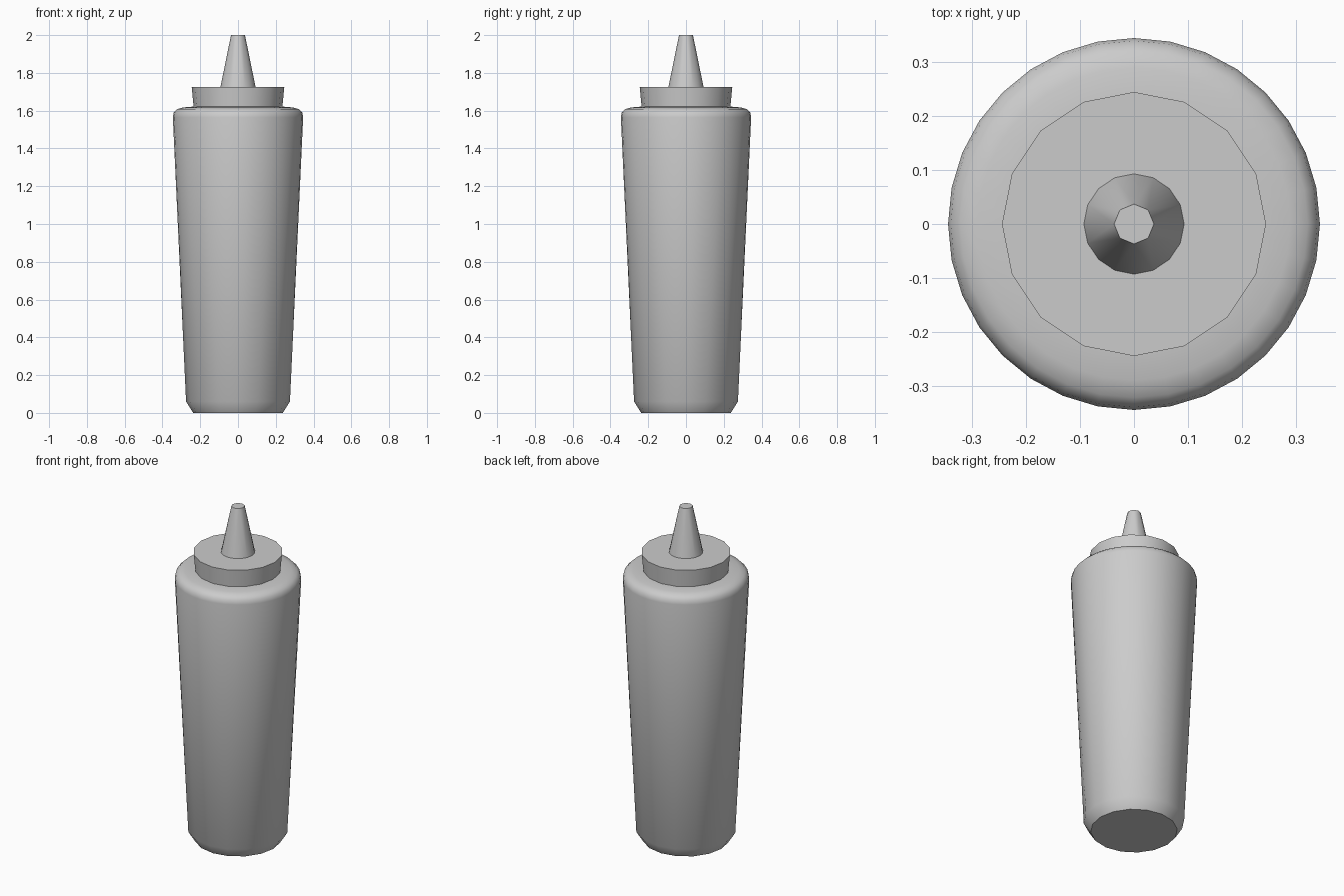
import bpy, bmesh, math

cube = bpy.data.objects.get("Cube")
if cube:
    bpy.data.objects.remove(cube, do_unlink=True)

grey = bpy.data.materials.new("plain_grey")
grey.use_nodes = True
colour = (0.6, 0.6, 0.6, 1)
grey.diffuse_color = colour
grey.node_tree.nodes["Principled BSDF"].inputs["Base Color"].default_value = colour


def loft(name, rings, angle=40):
    """Closed round solid from (radius, height, sides) rings; sides may double or halve."""
    bm = bmesh.new()
    loops = []
    for r, z, n in rings:
        steps = [2 * math.pi * i / n for i in range(n)]
        loops.append([bm.verts.new((r * math.cos(a), r * math.sin(a), z)) for a in steps])
    for low, high in zip(loops, loops[1:]):
        if len(low) == len(high):
            n = len(low)
            for i in range(n):
                j = (i + 1) % n
                bm.faces.new((low[i], low[j], high[j], high[i]))
        else:
            few, many = sorted((low, high), key=len)
            n = len(few)
            for i in range(n):
                a, b = few[i], few[(i + 1) % n]
                c, d, e = many[2 * i], many[2 * i + 1], many[(2 * i + 2) % (2 * n)]
                for tri in ((a, c, d), (a, d, b), (b, d, e)):
                    bm.faces.new(tri)
    bm.faces.new(loops[0])
    bm.faces.new(loops[-1])
    bmesh.ops.recalc_face_normals(bm, faces=bm.faces)
    mesh = bpy.data.meshes.new(name)
    bm.to_mesh(mesh)
    bm.free()
    mesh.materials.append(grey)
    obj = bpy.data.objects.new(name, mesh)
    bpy.context.collection.objects.link(obj)
    bpy.ops.object.select_all(action='DESELECT')
    obj.select_set(True)
    bpy.context.view_layer.objects.active = obj
    bpy.ops.object.shade_smooth_by_angle(angle=math.radians(angle))
    return obj


# Tapered bottle with a chamfered foot and rounded shoulder
loft("bottle_body", [
    (0.237, 0, 16), (0.275, 0.06, 16),
    (0.345, 1.565, 32), (0.34, 1.59, 32), (0.322, 1.608, 32),
    (0.29, 1.617, 32), (0.23, 1.622, 32)])

# Flared screw cap
loft("cap", [(0.234, 1.61, 16), (0.245, 1.725, 16)])

# Tapered nozzle, coarser at its tip
loft("nozzle", [(0.094, 1.72, 16), (0.037, 2.0, 8)])
